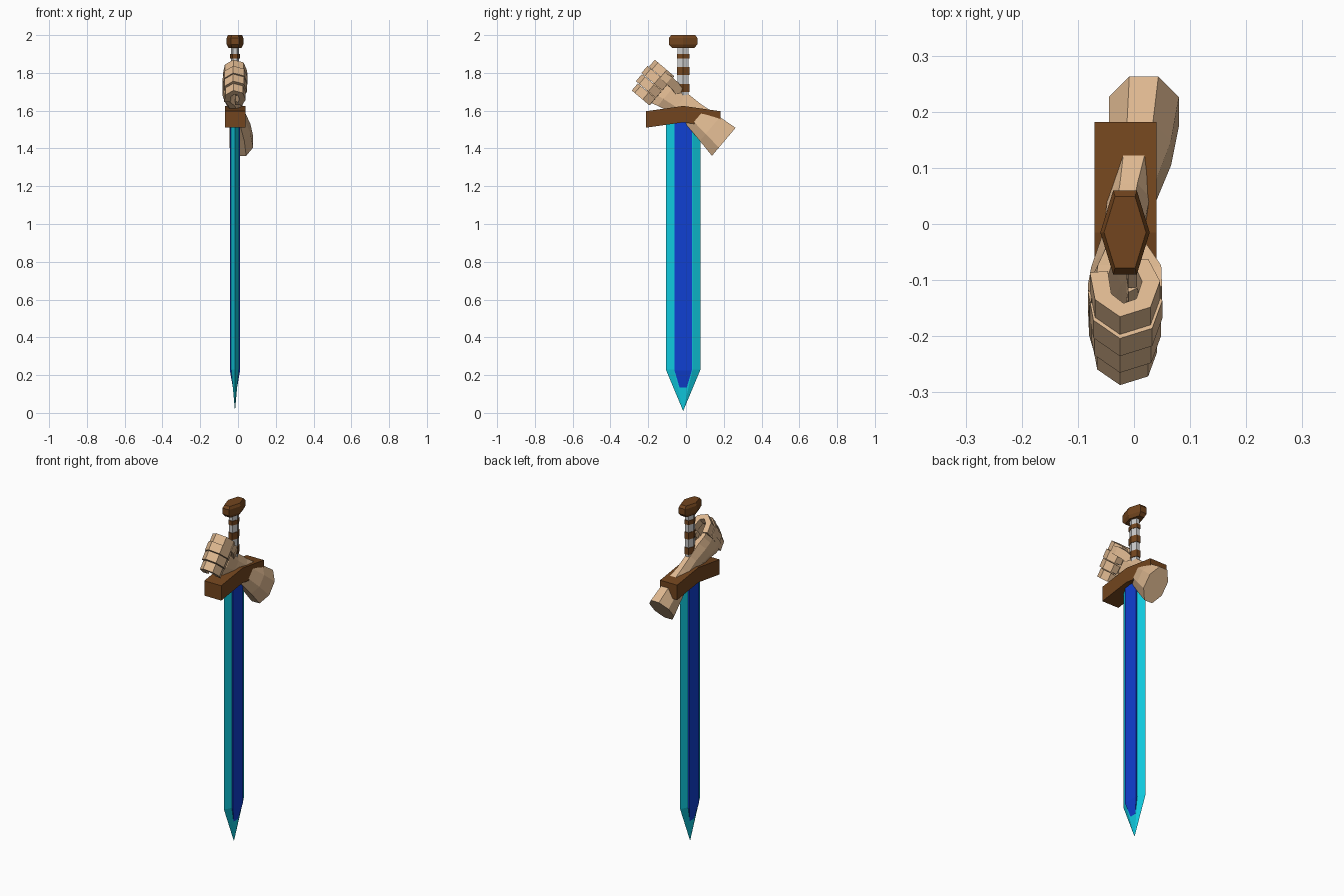
import bpy, bmesh, math
from mathutils import Vector

if "Cube" in bpy.data.objects:
    bpy.data.objects.remove(bpy.data.objects["Cube"])

CX, CY = -0.016, -0.015  # sword axis


def material(name, rgb):
    m = bpy.data.materials.new(name)
    m.diffuse_color = (*rgb, 1)
    m.use_nodes = True
    m.node_tree.nodes["Principled BSDF"].inputs["Base Color"].default_value = m.diffuse_color
    return m


CYAN = material("cyan", (0.005, 0.60, 0.75))
BLUE = material("blue", (0.005, 0.05, 0.65))
BROWN = material("brown", (0.17, 0.06, 0.013))
SKIN = material("skin", (0.73, 0.48, 0.28))


def loft(name, rings, mat=None):
    """Skin a list of equal-length rings; a one-point ring makes a tip."""
    bm = bmesh.new()
    vs = [[bm.verts.new(p) for p in r] for r in rings]
    for r, s in zip(vs, vs[1:]):
        n = len(r)
        for i in range(n):
            j = (i + 1) % n
            bm.faces.new((r[i], r[j], s[0]) if len(s) == 1 else (r[i], r[j], s[j], s[i]))
    bm.faces.new(vs[0])
    if len(vs[-1]) > 1:
        bm.faces.new(vs[-1])
    bmesh.ops.recalc_face_normals(bm, faces=bm.faces)
    me = bpy.data.meshes.new(name)
    bm.to_mesh(me)
    bm.free()
    ob = bpy.data.objects.new(name, me)
    bpy.context.collection.objects.link(ob)
    if mat:
        me.materials.append(mat)
    return ob


def sym_ring(pts, z, s=1.0):
    return [(CX + x * s, CY + y * s, z) for x, y in pts]


# blade: cyan bevelled edges with a raised blue centre
edge = [(0, 0.092), (-0.02, 0.05), (-0.02, -0.05), (0, -0.092), (0.02, -0.05), (0.02, 0.05)]
loft("blade_edge", [sym_ring(edge, 1.56), sym_ring(edge, 0.23), [(CX, CY, 0.01)]], CYAN)
core = [(-0.027, 0.046), (-0.027, -0.046), (0.027, -0.046), (0.027, 0.046)]
loft("blade_core", [sym_ring(core, 1.56), sym_ring(core, 0.225), [(CX, CY, 0.07)]], BLUE)

# guard: shallow chevron bar
guard = [(-0.212, 1.51), (CY, 1.538), (0.182, 1.51), (0.182, 1.597), (CY, 1.625), (-0.212, 1.597)]
loft("guard", [[(x, y, z) for y, z in guard] for x in (-0.07, 0.04)], BROWN)

# grip: grey hexagonal rod with brown bands
hexa = [(0.022 * math.cos(i * math.pi / 3), 0.034 * math.sin(i * math.pi / 3 )) for i in range(6)]
loft("grip", [sym_ring(hexa, 1.60), sym_ring(hexa, 1.945)])
for lo, hi in ((1.70, 1.74), (1.79, 1.83), (1.875, 1.90)):
    loft("grip_band", [sym_ring(hexa, lo, 1.15), sym_ring(hexa, hi, 1.15)], BROWN)

# pommel: stretched hexagon with chamfered rims
pom = [(0.044, 0), (0.021, 0.075), (-0.021, 0.075), (-0.044, 0), (-0.021, -0.075), (0.021, -0.075)]
loft("pommel", [sym_ring(pom, z, s) for z, s in ((1.932, 0.78), (1.95, 1), (1.985, 1), (2.0, 0.85))], BROWN)

# arm frame: a runs along the forearm, n across it
A, N = Vector((0, -0.764, 0.645)), Vector((0, 0.645, 0.764))
O = Vector((0, 0.2, 1.435))


def at(x, a, n):
    return O + Vector((x, 0, 0)) + A * a + N * n


def oval(a, x0, x1, n0, n1, k=8):
    out = []
    for i in range(k):
        t = (i + 0.5) * 2 * math.pi / k
        out.append(at((x0 + x1) / 2 + (x1 - x0) / 2 * math.cos(t) / 0.924, a,
                      (n0 + n1) / 2 + (n1 - n0) / 2 * math.sin(t) / 0.924))
    return out


# forearm, wrist and back of the hand
arm = [(0, -0.045, 0.08, -0.097, 0.097), (0.10, -0.045, 0.066, -0.078, 0.087),
       (0.23, -0.047, 0.028, -0.055, 0.074), (0.31, -0.055, 0.015, -0.06, 0.072),
       (0.39, -0.076, 0.008, -0.08, 0.082), (0.43, -0.082, -0.022, -0.092, 0.086),
       (0.485, -0.08, -0.045, -0.098, 0.088)]
loft("arm", [oval(*s) for s in arm], SKIN)


def digit(name, path, n_half, thick):
    """Sweep a flat rectangular section along a path of (x, a, n) points."""
    rings = []
    for i, (x, a, n) in enumerate(path):
        p, q = path[max(i - 1, 0)], path[min(i + 1, len(path) - 1)]
        d = Vector((q[0] - p[0], q[1] - p[1])).normalized()
        ox, oa = d.y * thick, -d.x * thick
        h = n_half * (0.8 if i == len(path) - 1 else 1)
        rings.append([at(x + ox, a + oa, n - h), at(x + ox, a + oa, n + h),
                      at(x - ox, a - oa, n + h), at(x - ox, a - oa, n - h)])
    loft(name, rings, SKIN)


# four curled fingers, stacked across the fist
curl = [(-0.064, 0.455), (-0.056, 0.515), (-0.022, 0.547), (0.018, 0.53), (0.032, 0.478), (0.016, 0.437), (-0.012, 0.44)]
for i, (n, size) in enumerate(((0.072, 0.97), (0.022, 1.05), (-0.03, 1.0), (-0.082, 0.86))):
    path = [(-0.02 + (x + 0.02) * size, 0.44 + (a - 0.44) * size, n) for x, a in curl]
    digit(f"finger_{i + 1}", path, 0.0245, 0.016)

# thumb lying along the upper side of the palm
digit("thumb", [(-0.012, 0.34, 0.045), (0.012, 0.39, 0.06), (0.035, 0.435, 0.062), (0.036, 0.475, 0.06)], 0.024, 0.014)
